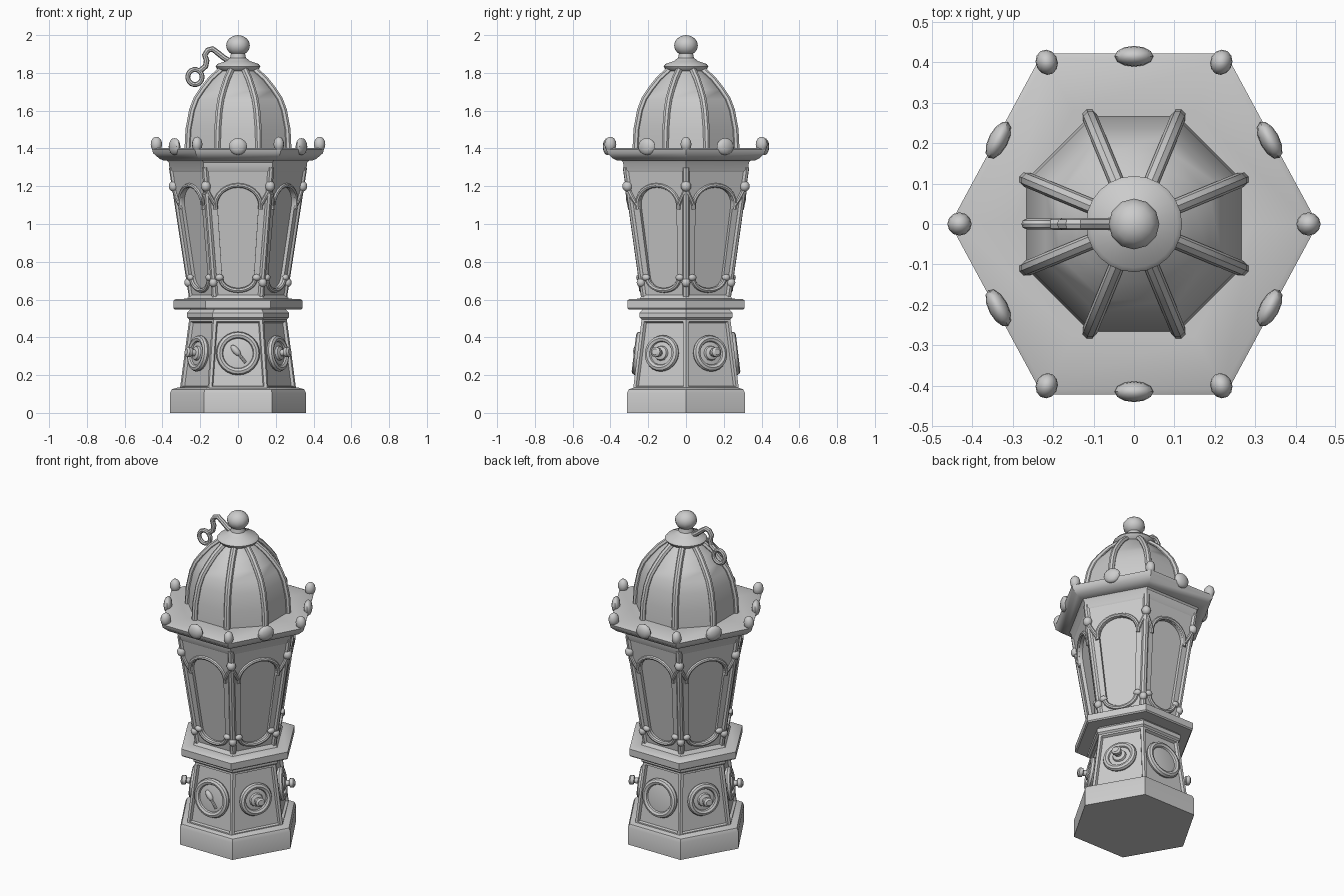
import bpy, bmesh, math
from math import cos, sin, pi, radians
from mathutils import Matrix, Vector

if "Cube" in bpy.data.objects:
    bpy.data.objects.remove(bpy.data.objects["Cube"])

GREY = (0.6, 0.6, 0.6, 1)
stone = bpy.data.materials.new("pale_grey")
stone.use_nodes = True
stone.diffuse_color = GREY
stone.node_tree.nodes["Principled BSDF"].inputs["Base Color"].default_value = GREY

STRETCH = Matrix.Diagonal((1, 1.05, 1, 1))   # body is a touch deeper than regular
FLAT = Matrix.Identity(4)
parts = []


def add(name, mesh, matrix):
    mesh.transform(matrix)
    mesh.materials.clear()
    mesh.materials.append(stone)
    ob = bpy.data.objects.new(name, mesh)
    bpy.context.collection.objects.link(ob)
    parts.append(ob)
    return ob


def from_bmesh(name, bm, matrix):
    bmesh.ops.recalc_face_normals(bm, faces=bm.faces)
    mesh = bpy.data.meshes.new(name)
    bm.to_mesh(mesh)
    bm.free()
    return add(name, mesh, matrix)


def lathe(name, profile, sides=6, phase=0.0, matrix=FLAT, inset=None):
    """Stack of (radius, height) rings with closed ends."""
    bm = bmesh.new()
    rings = [[bm.verts.new((r * cos(phase + 2 * pi * i / sides),
                            r * sin(phase + 2 * pi * i / sides), z))
              for i in range(sides)] for r, z in profile]
    walls = []
    for low, high in zip(rings, rings[1:]):
        for i in range(sides):
            j = (i + 1) % sides
            walls.append(bm.faces.new((low[i], low[j], high[j], high[i])))
    bm.faces.new(rings[0][::-1])
    bm.faces.new(rings[-1])
    bmesh.ops.recalc_face_normals(bm, faces=bm.faces)
    if inset:
        bmesh.ops.inset_individual(bm, faces=walls, thickness=inset)
        bmesh.ops.inset_individual(bm, faces=walls, thickness=0.008, depth=-0.015)
    return from_bmesh(name, bm, matrix)


def ball(name, centre, size, matrix=FLAT, spin=0.0):
    bm = bmesh.new()
    bmesh.ops.create_uvsphere(bm, u_segments=12, v_segments=8, radius=1)
    place = Matrix.Translation(centre) @ Matrix.Rotation(spin, 4, "Z")
    return from_bmesh(name, bm, matrix @ place @ Matrix.Diagonal((*size, 1)))


def curve_part(name, loops, matrix, cyclic, bevel=0.0, extrude=0.0):
    """Tube along a path, or a flat plate with holes."""
    cu = bpy.data.curves.new(name, "CURVE")
    cu.dimensions = "2D" if extrude else "3D"
    if extrude:
        cu.fill_mode = "BOTH"
    cu.extrude, cu.bevel_depth = extrude, bevel
    cu.bevel_resolution, cu.use_fill_caps = 2, True
    for pts in loops:
        sp = cu.splines.new("POLY")
        sp.points.add(len(pts) - 1)
        for p, co in zip(sp.points, pts):
            p.co = (*co, 1)
        sp.use_cyclic_u = cyclic
    tmp = bpy.data.objects.new(name + "_path", cu)
    bpy.context.collection.objects.link(tmp)
    bpy.context.view_layer.update()
    mesh = bpy.data.meshes.new_from_object(
        tmp.evaluated_get(bpy.context.evaluated_depsgraph_get()))
    bpy.data.objects.remove(tmp)
    return add(name, mesh, matrix)


def arc(cx, cy, rx, ry, start, end, n=14):
    return [(cx + rx * cos(radians(start + (end - start) * i / n)),
             cy + ry * sin(radians(start + (end - start) * i / n)), 0)
            for i in range(n + 1)]


def side(k, z, apothem, slope):
    """Frame on side k: x along the side, y up it, z outwards."""
    t = radians(30 + 60 * k)
    out, across = Vector((cos(t), sin(t), 0)), Vector((-sin(t), cos(t), 0))
    up = (out * slope + Vector((0, 0, 1))).normalized()
    m = Matrix((across, up, across.cross(up))).transposed().to_4x4()
    return STRETCH @ Matrix.Translation(out * apothem + Vector((0, 0, z))) @ m


# Foot, pedestal and ledge
lathe("foot", [(0.36, 0), (0.36, 0.105), (0.35, 0.125), (0.315, 0.135)])
lathe("pedestal", [(0.308, 0.125), (0.258, 0.5)], matrix=STRETCH, inset=0.022)
lathe("pedestal_cap", [(0.258, 0.495), (0.27, 0.505), (0.27, 0.53), (0.25, 0.55)],
      matrix=STRETCH)
lathe("ledge", [(0.335, 0.548), (0.342, 0.555), (0.342, 0.595), (0.33, 0.602),
                (0.27, 0.605), (0.25, 0.63)], matrix=STRETCH)

# Dials on the front and back, turning knobs on the other sides
for k in range(6):
    m = side(k, 0.315, 0.244, -0.115)
    big = k in (1, 4)
    rad = 0.097 if big else 0.078
    curve_part("dial_ring" if big else "knob_ring",
               [arc(0, 0, rad, rad, 0, 345, 23)], m, True, bevel=0.019)
    lathe("dial_plate", [(rad, -0.02), (rad, 0.0), (rad * 0.7, 0.006)], 24, matrix=m)
    if k == 4:
        ball("dial_needle", (-0.012, 0.014, 0.008), (0.018, 0.036, 0.016), m, radians(40))
        curve_part("needle_tip", [[(0, 0, 0.01), (0.04, -0.05, 0.01)]], m, False, bevel=0.008)
    elif not big:
        lathe("knob", [(0.042, 0), (0.036, 0.018), (0.018, 0.024), (0.016, 0.042),
                       (0.026, 0.046), (0.027, 0.066), (0.016, 0.074)], 12, matrix=m)

# Lantern body: panes behind arched frames
Z0, Z1, R0, R1 = 0.6, 1.3, 0.25, 0.358
A = cos(pi / 6)


def body_radius(z):
    return R0 + (R1 - R0) * (z - Z0) / (Z1 - Z0)


lathe("panes", [(R0 - 0.022, Z0), (R1 - 0.022, Z1)], matrix=STRETCH)
outline = [(-R0 / 2, 0, 0), (R0 / 2, 0, 0), (R1 / 2, Z1 - Z0, 0), (-R1 / 2, Z1 - Z0, 0)]
window = arc(0, 0.50, 0.108, 0.10, 0, 180) + arc(0, 0.12, 0.084, 0.065, 180, 360)
for k in range(6):
    m = side(k, Z0, R0 * A, (R1 - R0) * A / (Z1 - Z0))
    curve_part("window_frame", [outline, window], m @ Matrix.Translation((0, 0, -0.012)),
               True, extrude=0.012)
    curve_part("arch_trim", [arc(0, 0.505, 0.12, 0.105, -12, 192)], m, False, bevel=0.012)
    curve_part("scallop_trim", [arc(0, 0.115, 0.092, 0.066, 180, 360)], m, False, bevel=0.013)
    for s in (-1, 1):
        curve_part("arch_bracket", [[(s * 0.118, 0.5, 0), (s * 0.138, 0.535, 0.004),
                                     (s * 0.165, 0.585, 0)]], m, False, bevel=0.011)
        ball("scallop_curl", (s * 0.098, 0.118, 0.003), (0.022, 0.018, 0.016), m)

    # Corner posts and their beads
    t = radians(60 * k)
    d = Vector((cos(t), sin(t), 0))
    ends = [d * (body_radius(z) - 0.01) + Vector((0, 0, z)) for z in (Z0, Z1)]
    curve_part("corner_post", [ends], STRETCH, False, bevel=0.018)
    for z, size in ((1.2, 0.026), (0.69, 0.022)):
        ball("corner_bead", d * (body_radius(z) - 0.002) + Vector((0, 0, z)),
             (size, size, size * 1.1), STRETCH)

lathe("cornice", [(0.345, 1.265), (0.362, 1.285), (0.366, 1.325), (0.385, 1.345)],
      matrix=STRETCH)

# Eaves with beads on corners and side middles
EAVES = Matrix.Diagonal((1, 1.07, 1, 1))
lathe("eaves", [(0.39, 1.335), (0.415, 1.345), (0.45, 1.375), (0.455, 1.395),
                (0.44, 1.402), (0.3, 1.40)], matrix=EAVES)
for k in range(6):
    t = radians(60 * k)
    ball("eaves_corner_bead", (0.432 * cos(t), 0.432 * sin(t), 1.422),
         (0.03, 0.027, 0.04), EAVES, t)
    t += pi / 6
    ball("eaves_middle_bead", (0.388 * cos(t), 0.388 * sin(t), 1.41),
         (0.024, 0.048, 0.045), EAVES, t)

# Eight-sided dome with ribs
dome = [(0.288, 1.39), (0.282, 1.5), (0.262, 1.6), (0.238, 1.66), (0.202, 1.71),
        (0.155, 1.765), (0.095, 1.815)]
lathe("dome", dome, 8, pi / 8)
for k in range(8):
    t = pi / 8 + k * pi / 4
    curve_part("dome_rib", [[(r * cos(t), r * sin(t), z) for r, z in dome]],
               FLAT, False, bevel=0.019)

# Finial and hanging hook
lathe("finial_cap", [(0.07, 1.795), (0.11, 1.82), (0.119, 1.835), (0.108, 1.848),
                     (0.065, 1.862), (0.042, 1.88), (0.036, 1.91)], 24)
ball("finial_ball", (0, 0, 1.945), (0.063, 0.063, 0.055))
hook = [(-0.04, 1.86), (-0.075, 1.88), (-0.106, 1.905), (-0.135, 1.927), (-0.16, 1.92),
        (-0.176, 1.895), (-0.166, 1.865), (-0.172, 1.835), (-0.2, 1.812)]
UPRIGHT = Matrix.Rotation(pi / 2, 4, "X")
curve_part("hook", [[(x, z, 0) for x, z in hook]], UPRIGHT, False, bevel=0.015)
curve_part("hook_ring", [arc(-0.228, 1.778, 0.038, 0.04, 0, 340, 17)], UPRIGHT, True,
           bevel=0.013)

# Smooth shading with crisp edges
bpy.ops.object.select_all(action="DESELECT")
for ob in parts:
    ob.select_set(True)
bpy.context.view_layer.objects.active = parts[0]
bpy.ops.object.shade_smooth_by_angle(angle=radians(35))
